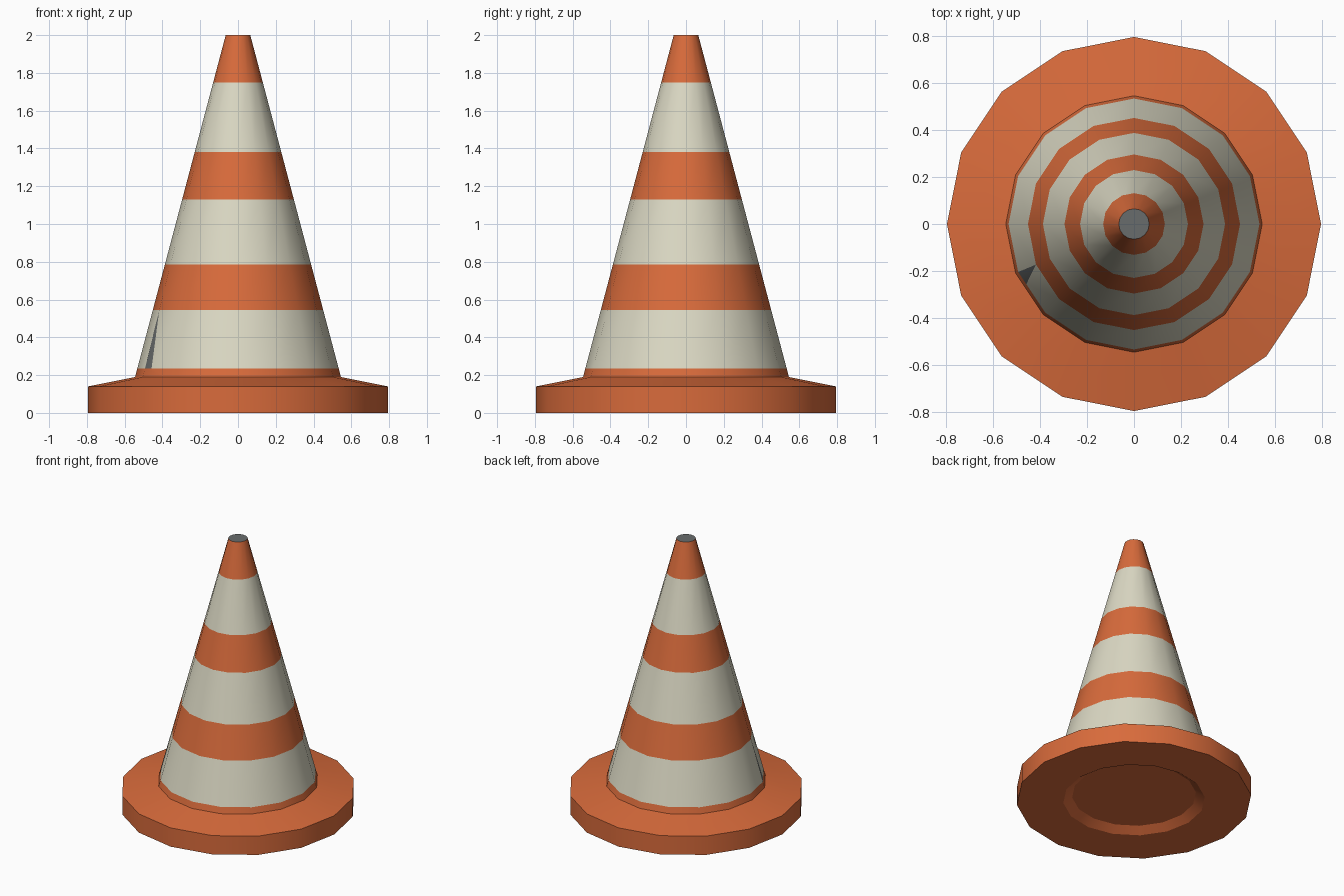
import bpy, bmesh, math

if "Cube" in bpy.data.objects:
    bpy.data.objects.remove(bpy.data.objects["Cube"])

N = 16  # sides, corners on the axes


def material(name, rgb):
    m = bpy.data.materials.new(name)
    m.diffuse_color = (*rgb, 1)
    m.use_nodes = True
    m.node_tree.nodes["Principled BSDF"].inputs["Base Color"].default_value = m.diffuse_color
    return m


MATS = [material("orange", (0.69, 0.147, 0.044)),
        material("off_white", (0.71, 0.69, 0.55)),
        material("grey", (0.14, 0.15, 0.15))]


def lathe(bm, profile, mats):
    """Revolve (radius, z) points; mats gives one material index per strip."""
    rings = [[bm.verts.new((r * math.cos(2 * math.pi * i / N),
                            r * math.sin(2 * math.pi * i / N), z)) for i in range(N)]
             for r, z in profile]
    for k, (a, b) in enumerate(zip(rings, rings[1:])):
        for i in range(N):
            j = (i + 1) % N
            bm.faces.new((a[i], a[j], b[j], b[i])).material_index = mats[k]
    return rings


def finish(bm, name):
    me = bpy.data.meshes.new(name)
    bm.to_mesh(me)
    bm.free()
    ob = bpy.data.objects.new(name, me)
    bpy.context.collection.objects.link(ob)
    for m in MATS:
        me.materials.append(m)
    bpy.ops.object.select_all(action='DESELECT')
    ob.select_set(True)
    bpy.context.view_layer.objects.active = ob
    bpy.ops.object.shade_smooth_by_angle(angle=math.radians(30))


# Base: shallow hollow underneath, straight rim, sloping top
bm = bmesh.new()
rings = lathe(bm, [(0.42, 0.04), (0.48, 0), (0.795, 0), (0.795, 0.14), (0.545, 0.19)], [0] * 4)
bm.faces.new(rings[0][::-1])
finish(bm, "base")

# Striped cone with grey tip
heights = [0.19, 0.235, 0.545, 0.785, 1.13, 1.38, 1.75, 2.0]
bm = bmesh.new()
rings = lathe(bm, [(0.545 - 0.48 * (z - 0.19) / 1.81, z) for z in heights],
              [0, 1, 0, 1, 0, 1, 0])
bm.faces.new(rings[-1]).material_index = 2

# Grey sliver cut into the lowest white band, front left
low, high = rings[1][9], rings[2][9]
edge = bm.edges.get((low, rings[1][10]))
_, v = bmesh.utils.edge_split(edge, low, 0.3)
face = next(f for f in v.link_faces if high in f.verts)
bmesh.utils.face_split(face, v, high)
for f in v.link_faces:
    if len(f.verts) == 3:
        f.material_index = 2
finish(bm, "cone")
